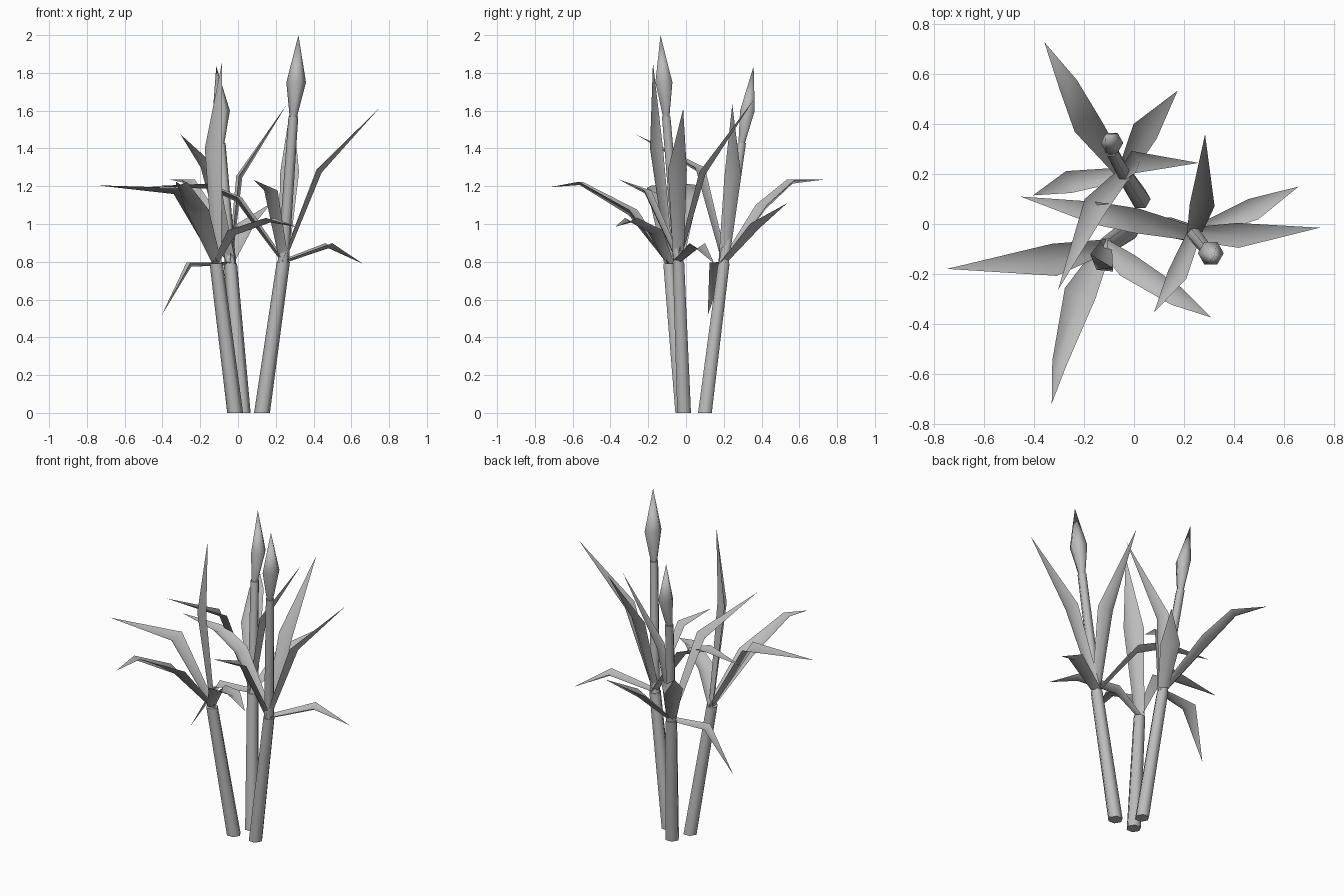
import bpy, bmesh, math
from mathutils import Vector

cube = bpy.data.objects.get("Cube")
if cube:
    bpy.data.objects.remove(cube)

GREY = (0.5, 0.5, 0.5, 1)
plant_grey = bpy.data.materials.new("plant_grey")
plant_grey.use_nodes = True
plant_grey.diffuse_color = GREY
plant_grey.node_tree.nodes["Principled BSDF"].inputs["Base Color"].default_value = GREY


def finish(bm, name):
    """Turn a bmesh into a smooth shaded object."""
    mesh = bpy.data.meshes.new(name)
    bm.to_mesh(mesh)
    bm.free()
    mesh.materials.append(plant_grey)
    obj = bpy.data.objects.new(name, mesh)
    bpy.context.collection.objects.link(obj)
    bpy.ops.object.select_all(action="DESELECT")
    obj.select_set(True)
    bpy.context.view_layer.objects.active = obj
    bpy.ops.object.shade_smooth_by_angle(angle=math.radians(65))


def tube(name, rings, sides=6):
    """Six sided tube through level (centre, radius) rings; a zero radius makes a point."""
    bm = bmesh.new()
    loops = []
    for centre, radius in rings:
        loop = []
        for i in range(sides):
            a = math.tau * i / sides
            offset = Vector((math.cos(a), math.sin(a), 0)) * radius
            loop.append(bm.verts.new(Vector(centre) + offset))
        loops.append(loop)
    for low, high in zip(loops, loops[1:]):
        for i in range(sides):
            j = (i + 1) % sides
            bm.faces.new((low[i], low[j], high[j], high[i]))
    bm.faces.new(loops[0][::-1])
    bm.faces.new(loops[-1])
    bmesh.ops.remove_doubles(bm, verts=bm.verts, dist=0.0001)
    finish(bm, name)


def leaf(name, base, tip, *bends, outward=None):
    """Pointed blade folded along its middle; bends are (point, width)."""
    bm = bmesh.new()
    points = [Vector(base)] + [Vector(p) for p, w in bends] + [Vector(tip)]
    widths = [0.055] + [w for p, w in bends]
    flat = Vector(outward) if outward else points[-1] - points[0]
    side = Vector((-flat.y, flat.x, 0)).normalized()
    rows = []
    for i, width in enumerate(widths):
        along = points[i + 1] - points[max(i - 1, 0)]
        up = along.cross(side).normalized()
        half = side * width / 2
        fold = up * width * 0.15
        rows.append([bm.verts.new(points[i] + off)
                     for off in (half + fold, -fold, fold - half)])
    for low, high in zip(rows, rows[1:]):
        for k in range(2):
            bm.faces.new((low[k], low[k + 1], high[k + 1], high[k]))
    end = bm.verts.new(points[-1])
    for k in range(2):
        bm.faces.new((rows[-1][k], rows[-1][k + 1], end))
    finish(bm, name)


def plant(name, foot, crown, leaves):
    tube(name + "_stem", [(foot, 0.042), (crown, 0.035)])
    for i, parts in enumerate(leaves, 1):
        leaf(f"{name}_leaf_{i}", crown, *parts)


def bud(name, crown, neck, belly, tip, radius):
    tube(name + "_flower_stem", [(crown, 0.03), (neck, 0.026)])
    tube(name + "_bud", [(neck, 0.02), (belly, radius), (tip, 0)])


# Left plant with the tallest bud
left_crown = (0.24, -0.04, 0.8)
plant("left", (0.127, -0.01, 0), left_crown, [
    ((0.745, -0.015, 1.61), ((0.43, -0.045, 1.28), 0.1)),
    ((0.66, 0.15, 0.79), ((0.48, 0.06, 0.885), 0.09)),
    ((0.285, 0.36, 1.66), ((0.275, 0.09, 1.27), 0.1)),
    ((0.08, -0.355, 1.235), ((0.17, -0.21, 1.17), 0.08)),
    ((-0.455, 0.11, 1.2), ((0, 0.015, 1.13), 0.1), ((-0.16, 0.045, 1.2), 0.09)),
])
bud("left", left_crown, (0.293, -0.105, 1.57), (0.308, -0.117, 1.75), (0.32, -0.135, 2), 0.052)

# Front plant, leaves only, one of them tall and turned
front_crown = (-0.115, -0.09, 0.79)
plant("front", (-0.015, -0.02, 0), front_crown, [
    ((-0.75, -0.18, 1.205), ((-0.33, -0.145, 1.175), 0.13)),
    ((-0.33, -0.72, 1.195), ((-0.22, -0.29, 1.06), 0.13), ((-0.3, -0.56, 1.215), 0.06)),
    ((0.31, -0.375, 0.985), ((-0.02, -0.17, 0.955), 0.1), ((0.17, -0.29, 1.02), 0.08)),
])
leaf("front_tall_leaf", front_crown, (-0.085, -0.175, 1.855),
     ((-0.14, -0.17, 1.4), 0.115), outward=(-0.6, -0.8, 0))

# Back plant with the smaller bud
back_crown = (-0.04, 0.2, 0.79)
plant("back", (0.025, 0.1, 0), back_crown, [
    ((-0.36, 0.73, 1.235), ((-0.195, 0.41, 1.09), 0.115), ((-0.265, 0.56, 1.225), 0.08)),
    ((0.175, 0.535, 1.11), ((0.05, 0.38, 0.99), 0.11)),
    ((-0.305, -0.265, 1.475), ((-0.16, 0.065, 1.29), 0.1)),
    ((-0.405, 0.115, 0.515), ((-0.255, 0.17, 0.785), 0.09)),
    ((0.26, 0.245, 1.635), ((0.01, 0.25, 1.25), 0.09)),
])
bud("back", back_crown, (-0.092, 0.295, 1.43), (-0.088, 0.325, 1.6), (-0.115, 0.358, 1.835), 0.045)
